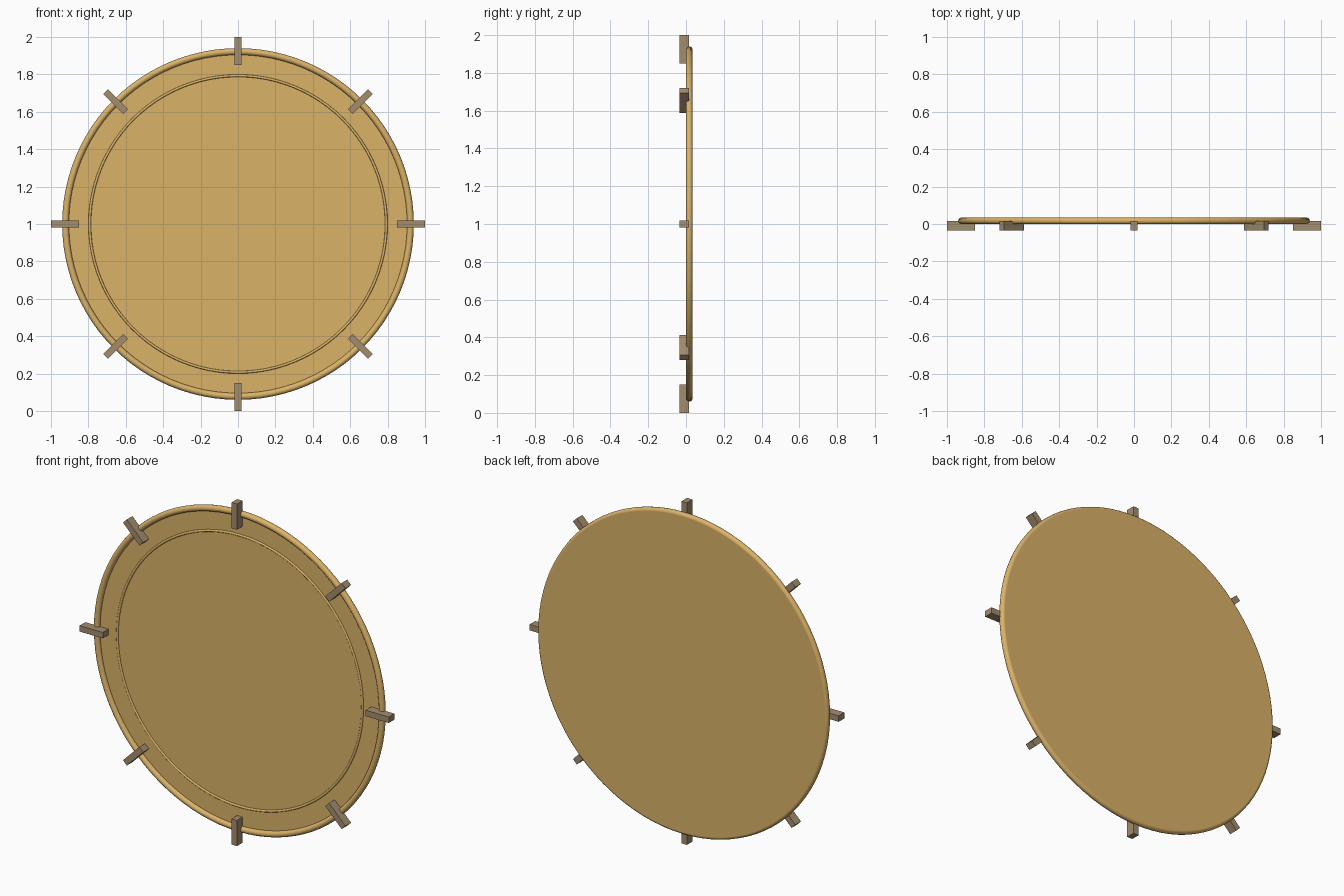
import bpy
from math import pi, sin, cos, radians

if "Cube" in bpy.data.objects:
    bpy.data.objects.remove(bpy.data.objects["Cube"])


def material(name, rgb):
    m = bpy.data.materials.new(name)
    m.diffuse_color = (*rgb, 1)
    m.use_nodes = True
    m.node_tree.nodes["Principled BSDF"].inputs["Base Color"].default_value = m.diffuse_color
    return m


gold = material("warm_gold", (0.71, 0.45, 0.14))
brown = material("dull_brown", (0.37, 0.27, 0.155))
CENTRE_Z = 1.0


def finish(name, mat, smooth=True):
    ob = bpy.context.object
    ob.name = ob.data.name = name
    ob.data.materials.append(mat)
    bpy.ops.object.transform_apply(location=False, rotation=True, scale=True)
    if smooth:
        bpy.ops.object.shade_smooth_by_angle(angle=radians(40))
    return ob


def ring(name, radius, thickness, y):
    bpy.ops.mesh.primitive_torus_add(
        major_radius=radius, minor_radius=thickness, major_segments=96,
        minor_segments=12, location=(0, y, CENTRE_Z), rotation=(pi / 2, 0, 0))
    finish(name, gold)


# Flat plate, its back flush with the back of the rim
bpy.ops.mesh.primitive_cylinder_add(
    vertices=96, radius=0.922, depth=0.017,
    location=(0, 0.0265, CENTRE_Z), rotation=(pi / 2, 0, 0))
finish("plate", gold)

# Rounded outer rim and thin raised inner ring
ring("outer_rim", 0.922, 0.018, 0.017)
ring("inner_ring", 0.793, 0.007, 0.018)

# Eight radial clips around the rim
for i in range(8):
    a = i * pi / 4
    bpy.ops.mesh.primitive_cube_add(
        size=1, location=(0.925 * cos(a), -0.009, CENTRE_Z + 0.925 * sin(a)),
        rotation=(0, -a, 0), scale=(0.15, 0.052, 0.035))
    finish(f"clip_{i + 1}", brown, smooth=False)
